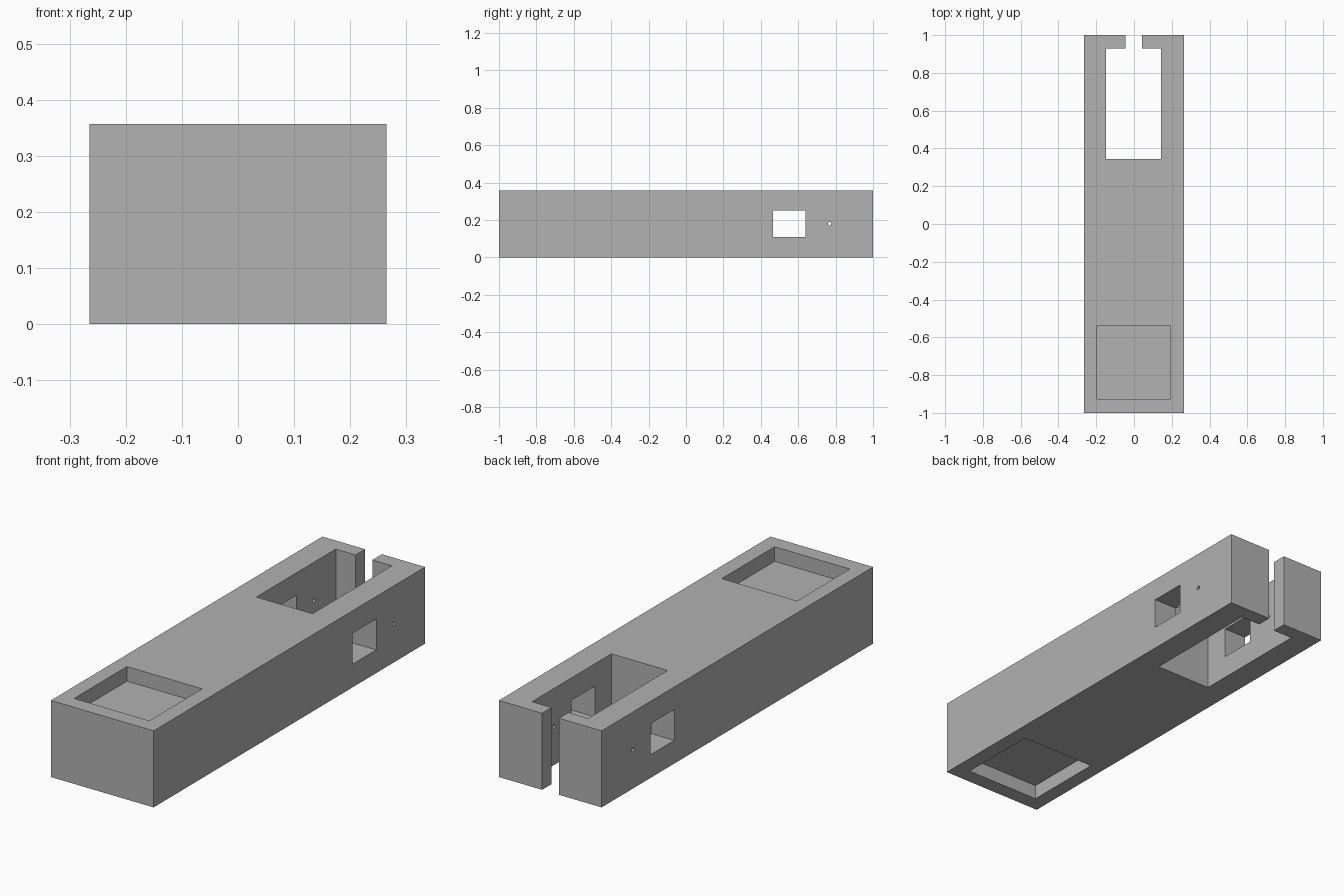
import bpy
import bmesh
from math import pi
from mathutils import Matrix, Vector

default = bpy.data.objects.get("Cube")
if default:
    bpy.data.objects.remove(default, do_unlink=True)

W, H = 0.265, 0.357     # half width, height
PAD = 0.05              # cutter overshoot past open faces
DEPTH = 0.068           # shallow pocket depth

grey = bpy.data.materials.new("plain grey")
grey.use_nodes = True
colour = (0.445, 0.445, 0.445, 1)
grey.diffuse_color = colour
grey.node_tree.nodes["Principled BSDF"].inputs["Base Color"].default_value = colour


def add_object(name, bm):
    mesh = bpy.data.meshes.new(name)
    bm.to_mesh(mesh)
    bm.free()
    mesh.materials.append(grey)
    obj = bpy.data.objects.new(name, mesh)
    bpy.context.collection.objects.link(obj)
    return obj


def box(name, low, high):
    low, high = Vector(low), Vector(high)
    bm = bmesh.new()
    place = Matrix.Translation((low + high) / 2) @ Matrix.Diagonal((*(high - low), 1))
    bmesh.ops.create_cube(bm, size=1, matrix=place)
    return add_object(name, bm)


def cross_pin(name, y, z, radius):
    bm = bmesh.new()
    place = Matrix.Translation((0, y, z)) @ Matrix.Rotation(pi / 2, 4, "Y")
    bmesh.ops.create_cone(bm, cap_ends=True, segments=16, radius1=radius,
                          radius2=radius, depth=2 * (W + PAD), matrix=place)
    return add_object(name, bm)


# Solid beam
body = box("beam_body", (-W, -1, 0), (W, 1, H))

# Openings: through bay, end slot, side windows, pin holes, shallow pockets
cutters = [
    box("bay_cutter", (-0.147, 0.345, -PAD), (0.143, 0.93, H + PAD)),
    box("slot_cutter", (-0.045, 0.9, -PAD * 2), (0.042, 1 + PAD, H + PAD * 2)),
    box("window_cutter", (-W - PAD, 0.465, 0.108), (W + PAD, 0.64, 0.252)),
    cross_pin("pin_hole_cutter", 0.768, 0.18, 0.009),
    box("top_pocket_cutter", (-0.196, -0.927, H - DEPTH), (0.192, -0.538, H + PAD)),
    box("bottom_pocket_cutter", (-0.196, -0.927, -PAD), (0.192, -0.538, DEPTH)),
]
for cutter in cutters:
    cutter.hide_render = True
    mod = body.modifiers.new(cutter.name, "BOOLEAN")
    mod.operation = "DIFFERENCE"
    mod.solver = "EXACT"
    mod.object = cutter

# Bake the cuts and discard the cutters
bpy.context.view_layer.update()
evaluated = body.evaluated_get(bpy.context.evaluated_depsgraph_get())
baked = bpy.data.meshes.new_from_object(evaluated)
body.modifiers.clear()
body.data = baked
baked.name = "beam_body"
for cutter in cutters:
    bpy.data.objects.remove(cutter, do_unlink=True)
